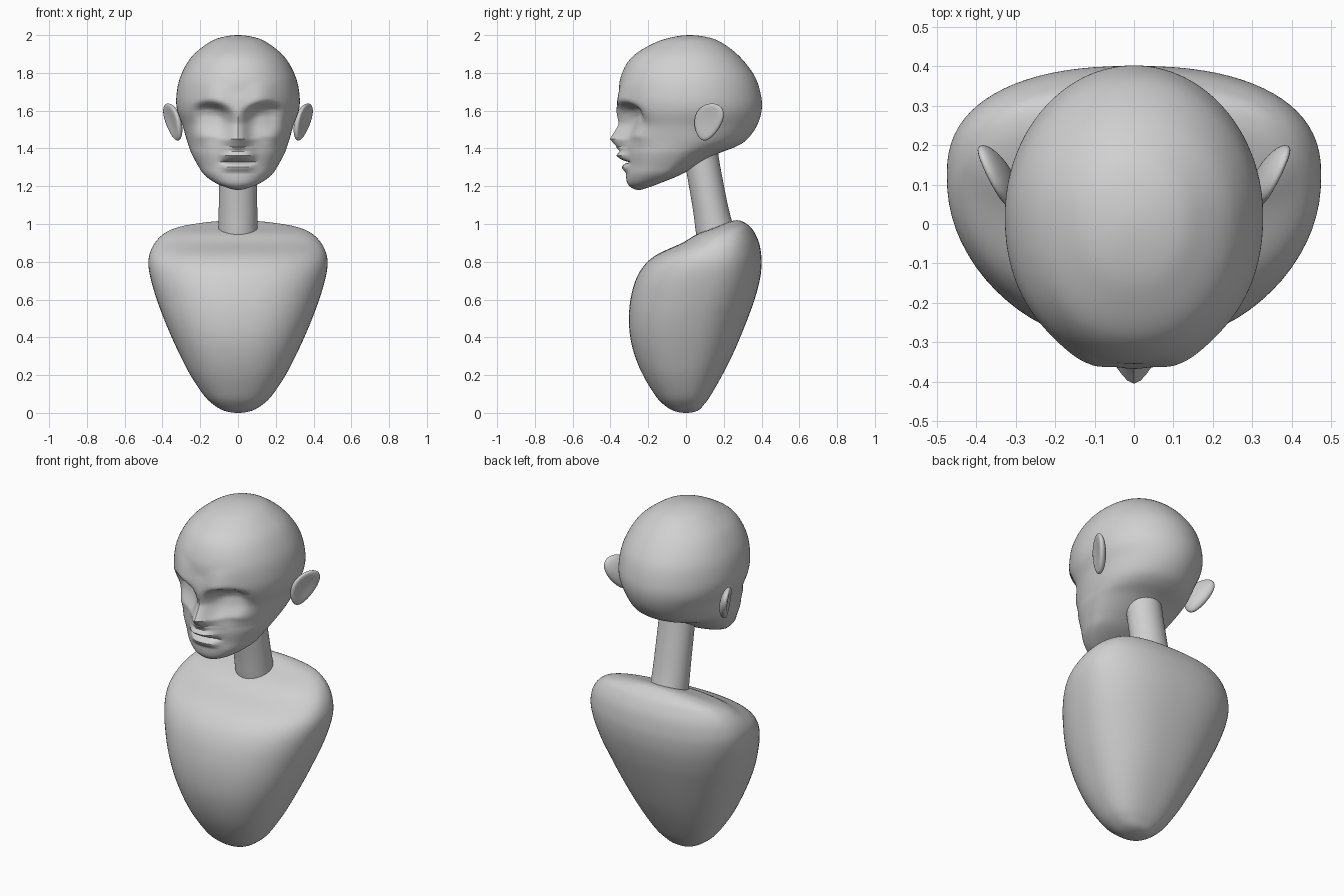
import bpy, bmesh, math
from mathutils import Vector

if "Cube" in bpy.data.objects:
    bpy.data.objects.remove(bpy.data.objects["Cube"])

grey = bpy.data.materials.new("plain_grey")
grey.diffuse_color = (0.63, 0.63, 0.63, 1)
grey.use_nodes = True
grey.node_tree.nodes["Principled BSDF"].inputs["Base Color"].default_value = grey.diffuse_color


def finish(bm, name, angle=40):
    bmesh.ops.remove_doubles(bm, verts=bm.verts, dist=1e-5)
    bmesh.ops.recalc_face_normals(bm, faces=bm.faces)
    me = bpy.data.meshes.new(name)
    bm.to_mesh(me)
    bm.free()
    ob = bpy.data.objects.new(name, me)
    bpy.context.collection.objects.link(ob)
    me.materials.append(grey)
    bpy.ops.object.select_all(action='DESELECT')
    ob.select_set(True)
    bpy.context.view_layer.objects.active = ob
    bpy.ops.object.shade_smooth_by_angle(angle=math.radians(angle))
    return ob


def phantom(end, nxt):
    # mirrored key beyond a pole keeps the tip round
    return (nxt[0], -nxt[1], nxt[3], nxt[2], nxt[4]) if end[1] == 0 else end


def spline(keys, sub):
    k = [phantom(keys[0], keys[1])] + keys + [phantom(keys[-1], keys[-2])]
    out = []
    for i in range(1, len(k) - 2):
        for j in range(sub):
            t = j / sub
            out.append([0.5 * (2 * b + (c - a) * t + (2 * a - 5 * b + 4 * c - d) * t * t
                               + (3 * b - a - 3 * c + d) * t ** 3)
                        for a, b, c, d in zip(*k[i - 1:i + 3])])
    return out + [list(keys[-1])]


def loft(name, keys, n_front=2.0, n_back=2.0, segs=64, sub=6, shape=None, angle=40):
    """Horizontal rings; key = height, half width, front y, back y, y of widest point."""
    bm = bmesh.new()
    rings = []
    for z, w, yf, yb, yc in spline(keys, sub):
        ring = []
        for i in range(segs):
            t = 2 * math.pi * i / segs
            c, s = math.cos(t), math.sin(t)
            p = 2 / (n_front if s < 0 else n_back)
            x = math.copysign(abs(c) ** p, c) * max(w, 0)
            y = yc + abs(s) ** p * ((yf if s < 0 else yb) - yc)
            if shape:
                y += shape(x, z, -s)
            ring.append(bm.verts.new((x, y, z)))
        rings.append(ring)
    for a, b in zip(rings, rings[1:]):
        for i in range(segs):
            j = (i + 1) % segs
            bm.faces.new((a[i], a[j], b[j], b[i]))
    for key, ring in ((keys[0], rings[0]), (keys[-1], rings[-1])):
        if key[1] > 0:
            bm.faces.new(ring)
    return finish(bm, name, angle)


def ramp(pts, v):
    if v <= pts[0][0] or v >= pts[-1][0]:
        return 0
    for (a, fa), (b, fb) in zip(pts, pts[1:]):
        if v <= b:
            return fa + (fb - fa) * (v - a) / (b - a)


# Face relief by height: nose, lips, eye sockets, brow
NOSE = [(1.385, 0), (1.405, .045), (1.45, .09), (1.53, .035), (1.62, .015), (1.70, 0)]
LIPS = [(1.27, 0), (1.30, .027), (1.316, .015), (1.328, -.02), (1.338, .022),
        (1.362, .05), (1.385, .03), (1.41, 0)]
SOCKET = [(1.46, 0), (1.50, .022), (1.57, .06), (1.605, .062), (1.645, 0)]
BROW = [(1.58, 0), (1.66, .02), (1.76, 0)]


def face(x, z, front):
    f = min(max((front - .25) / .3, 0), 1)
    a = abs(x)
    nose_w = .042 + .022 * min(max((1.53 - z) / .09, 0), 1)
    arch = 2.5 * (a - .16) ** 2 - .005          # brow arches over the eye
    out = ramp(NOSE, z) * math.exp(-(a / nose_w) ** 2)
    out += ramp(LIPS, z) * math.exp(-(a / .08) ** 4)
    out -= ramp(SOCKET, z + arch) * math.exp(-abs((a - .135) / .085) ** 3)
    out += ramp(BROW, z + arch) * math.exp(-((a - .11) / .08) ** 2)
    out += .015 * math.exp(-((a - .2) / .05) ** 2 - ((z - 1.47) / .05) ** 2)
    return -out * f


# Head
loft("head", [
    (1.18, 0, -.25, -.25, -.25), (1.19, .05, -.285, -.21, -.24),
    (1.215, .115, -.31, -.14, -.20), (1.26, .178, -.318, -.03, -.13),
    (1.31, .212, -.315, .06, -.09), (1.37, .245, -.32, .165, -.05),
    (1.41, .26, -.318, .265, -.02), (1.45, .273, -.315, .325, 0),
    (1.52, .293, -.32, .375, .01), (1.60, .322, -.345, .40, .02),
    (1.68, .326, -.355, .397, .02), (1.78, .305, -.345, .365, .02),
    (1.88, .25, -.29, .29, .02), (1.95, .17, -.185, .205, .02),
    (1.985, .10, -.09, .13, .02), (2.0, 0, .02, .02, .02)],
    n_front=2.15, segs=128, sub=7, shape=face, angle=35)

# Neck, leaning back toward the shoulders
loft("neck", [
    (.88, .105, .068, .272, .17), (.95, .104, .053, .262, .157),
    (1.08, .102, .036, .226, .131), (1.29, .10, 0, .184, .092),
    (1.40, .10, -.02, .166, .073), (1.50, .10, -.04, .15, .055)], segs=48)

# Torso: rounded wedge with a sloping top
loft("torso", [
    (0, 0, 0, 0, 0), (.012, .075, -.068, .062, 0), (.05, .138, -.125, .1, 0),
    (.1, .186, -.168, .135, 0), (.2, .252, -.228, .192, 0),
    (.3, .304, -.27, .243, .01), (.4, .351, -.295, .287, .025),
    (.5, .393, -.302, .327, .045), (.6, .43, -.294, .363, .075),
    (.7, .46, -.268, .39, .10), (.78, .474, -.222, .40, .12),
    (.84, .468, -.15, .398, .14), (.9, .44, -.02, .387, .17),
    (.95, .39, .065, .365, .205), (.985, .31, .16, .34, .245),
    (1.01, .16, .225, .305, .265), (1.02, 0, .27, .27, .27)],
    n_front=2.3, n_back=2.35, segs=80, sub=5, angle=60)


# Ears: flattened discs flaring outward, hollowed on the outer side
def ear(name, side):
    bm = bmesh.new()
    bmesh.ops.create_uvsphere(bm, u_segments=32, v_segments=24, radius=1)
    for v in bm.verts:
        u, n, h = v.co
        r2 = u * u + h * h
        thick = .036 * n - (.028 * (1 - r2) if n > 0 else 0)
        along = .08 * u * (1 + .25 * h) + .022 * h
        x = .345 + .42 * along + .9 * thick + .016 * h
        y = .118 + .9 * along - .42 * thick
        v.co = Vector((side * x, y, 1.54 + .098 * h))
    finish(bm, name, 60)


for name, side in (("ear_left", -1), ("ear_right", 1)):
    ear(name, side)
